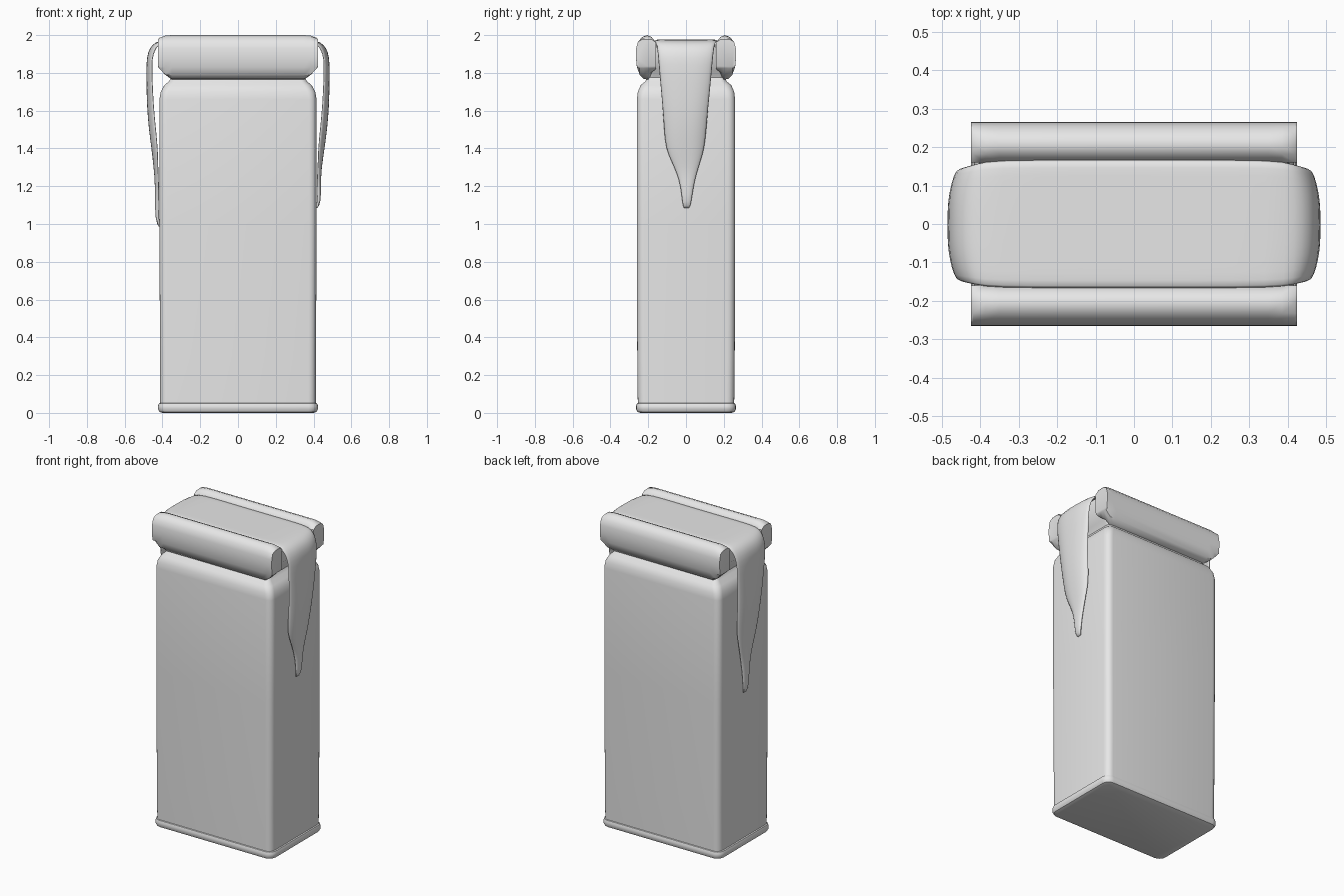
import bpy, bmesh, math
from mathutils import Vector

if "Cube" in bpy.data.objects:
    bpy.data.objects.remove(bpy.data.objects["Cube"], do_unlink=True)

grey = bpy.data.materials.new("plain grey")
grey.use_nodes = True
COL = (0.8, 0.8, 0.8, 1)
grey.diffuse_color = COL
grey.node_tree.nodes["Principled BSDF"].inputs["Base Color"].default_value = COL


def skin(name, rows, closed=True, angle=35):
    """Join rows of points into a surface; closed rows become a capped solid."""
    bm = bmesh.new()
    vs = [[bm.verts.new(p) for p in row] for row in rows]
    n = len(rows[0])
    for a, b in zip(vs, vs[1:]):
        for j in range(n if closed else n - 1):
            k = (j + 1) % n
            bm.faces.new((a[j], a[k], b[k], b[j]))
    if closed:
        bm.faces.new(vs[0])
        bm.faces.new(vs[-1])
        bmesh.ops.recalc_face_normals(bm, faces=bm.faces)
    me = bpy.data.meshes.new(name)
    bm.to_mesh(me)
    bm.free()
    me.materials.append(grey)
    ob = bpy.data.objects.new(name, me)
    bpy.context.collection.objects.link(ob)
    bpy.ops.object.select_all(action='DESELECT')
    ob.select_set(True)
    bpy.context.view_layer.objects.active = ob
    bpy.ops.object.shade_smooth_by_angle(angle=math.radians(angle))
    return ob


def rounded(hx, hy, r, z, seg=5):
    """Rounded rectangle ring."""
    pts = []
    for q, (sx, sy) in enumerate(((1, 1), (-1, 1), (-1, -1), (1, -1))):
        for i in range(seg + 1):
            a = math.pi / 2 * (q + i / seg)
            pts.append((sx * (hx - r) + r * math.cos(a), sy * (hy - r) + r * math.sin(a), z))
    return pts


# Carton body with pinched shoulder and neck hidden under the folded top
skin("carton_body", [rounded(*s) for s in (
    (0.412, 0.255, 0.04, 0.03), (0.413, 0.258, 0.04, 0.30), (0.416, 0.260, 0.04, 1.0),
    (0.416, 0.260, 0.04, 1.66), (0.409, 0.255, 0.04, 1.70), (0.390, 0.240, 0.04, 1.735),
    (0.365, 0.215, 0.03, 1.755), (0.355, 0.205, 0.03, 1.775), (0.370, 0.190, 0.02, 1.81),
    (0.405, 0.170, 0.02, 1.86), (0.405, 0.165, 0.02, 1.95))])

# Rounded rim around the base
skin("base_rim", [rounded(*s) for s in (
    (0.400, 0.242, 0.04, 0.0), (0.416, 0.257, 0.045, 0.006), (0.424, 0.264, 0.05, 0.02),
    (0.424, 0.264, 0.05, 0.036), (0.419, 0.260, 0.045, 0.049), (0.408, 0.250, 0.04, 0.054))])

# Front and back rolls of the folded top, with chamfered lower ends
PROFILE = ((0.160, 1.82), (0.200, 1.765), (0.225, 1.768), (0.245, 1.79), (0.260, 1.83),
           (0.265, 1.88), (0.264, 1.93), (0.254, 1.965), (0.232, 1.99), (0.205, 2.0),
           (0.182, 1.99), (0.160, 1.962))
STATIONS = ((0.424, 1.835, 1.978), (0.418, 1.825, 1.985), (0.385, 1.79, 1.997), (0.35, 1.76, 2.0))
ends = [(s * x, lo, hi) for s, seq in ((-1, STATIONS), (1, STATIONS[::-1])) for x, lo, hi in seq]
for name, side in (("front_roll", -1), ("back_roll", 1)):
    skin(name, [[(x, side * y, min(max(z, lo + 0.02 * (0.2 - y)), hi - 0.05 * abs(y - 0.205) * (hi < 2)))
                 for y, z in PROFILE] for x, lo, hi in ends], angle=40)

# Top sheet running into a tapering flap that hangs down each end
# x, z, front edge y, back edge y, inward curl of the edges
FLAP = ((0.420, 1.08, -0.012, 0.018, 0.000), (0.438, 1.11, -0.022, 0.030, 0.008),
        (0.440, 1.20, -0.030, 0.042, 0.012), (0.440, 1.27, -0.052, 0.060, 0.012),
        (0.448, 1.33, -0.080, 0.080, 0.016), (0.458, 1.40, -0.112, 0.102, 0.026),
        (0.472, 1.50, -0.120, 0.112, 0.030), (0.482, 1.62, -0.128, 0.122, 0.028),
        (0.485, 1.75, -0.140, 0.135, 0.024), (0.486, 1.85, -0.148, 0.143, 0.022),
        (0.478, 1.91, -0.152, 0.148, 0.020), (0.455, 1.95, -0.156, 0.152, 0.015),
        (0.420, 1.97, -0.160, 0.158, 0.006), (0.370, 1.978, -0.168, 0.168, 0.0),
        (0.150, 1.976, -0.168, 0.168, 0.0))
rows = []
for side in (1, -1):
    half = []
    for x, z, y0, y1, curl in FLAP:
        if side < 0 and z < 1.4:          # right flap hangs lower
            z = 1.4 - (1.4 - z) * 1.31
        row = []
        for i in range(9):
            t = i / 8
            bow = curl * abs(2 * t - 1) ** 3
            drop = bow * 0.6 if z > 1.9 else 0
            row.append(Vector((side * (x - bow), y0 + (y1 - y0) * t, z - drop)))
        half.append(row)
    rows += half if side > 0 else half[::-1]
sheet = skin("top_sheet_and_flaps", rows, closed=False, angle=50)
solid = sheet.modifiers.new("thickness", 'SOLIDIFY')
solid.thickness = 0.014
solid.offset = -1
smooth = sheet.modifiers.new("soften", 'SUBSURF')
smooth.levels = smooth.render_levels = 1
